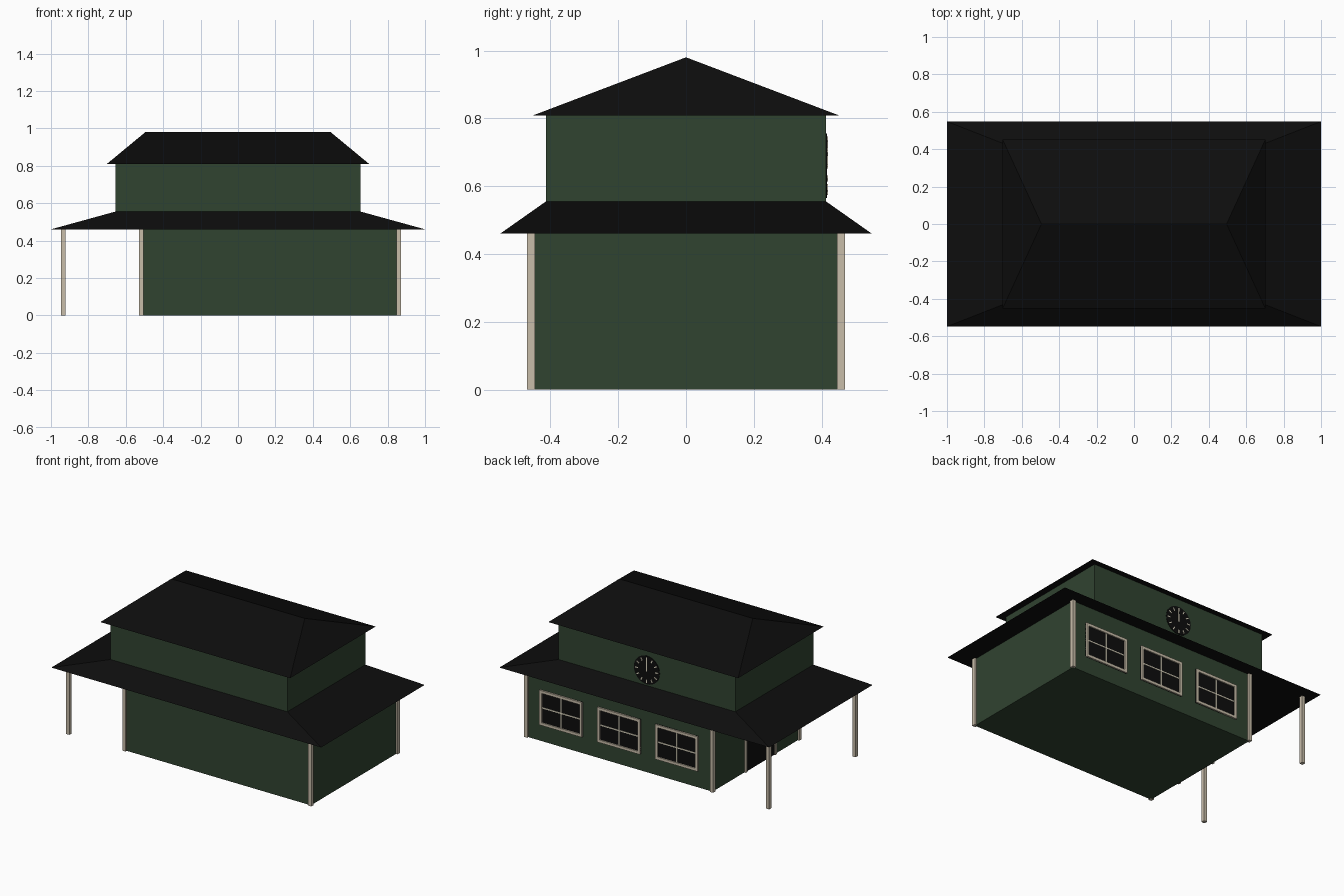
import bpy, bmesh, math
from mathutils import Matrix

if "Cube" in bpy.data.objects:
    bpy.data.objects.remove(bpy.data.objects["Cube"])


def material(name, rgb):
    m = bpy.data.materials.new(name)
    m.diffuse_color = (*rgb, 1)
    m.use_nodes = True
    m.node_tree.nodes["Principled BSDF"].inputs["Base Color"].default_value = m.diffuse_color
    return m


GREEN = material("dark green paint", (0.030, 0.056, 0.030))
BLACK = material("black", (0.004, 0.004, 0.004))
TAN = material("tan trim", (0.58, 0.51, 0.40))
CREAM = material("cream", (0.75, 0.70, 0.55))


def finish(name, bm, mat):
    bmesh.ops.recalc_face_normals(bm, faces=bm.faces)
    me = bpy.data.meshes.new(name)
    bm.to_mesh(me)
    bm.free()
    me.materials.append(mat)
    ob = bpy.data.objects.new(name, me)
    bpy.context.collection.objects.link(ob)
    return ob


def box(name, x0, x1, y0, y1, z0, z1, mat):
    bm = bmesh.new()
    bmesh.ops.create_cube(bm, size=1)
    bmesh.ops.scale(bm, vec=(x1 - x0, y1 - y0, z1 - z0), verts=bm.verts)
    bmesh.ops.translate(bm, vec=((x0 + x1) / 2, (y0 + y1) / 2, (z0 + z1) / 2), verts=bm.verts)
    return finish(name, bm, mat)


def hip_roof(name, ex, ey, z0, tx, ty, z1):
    """Eave rectangle tapering to a top rectangle (a ridge when ty is 0)."""
    bm = bmesh.new()
    for x, y, z in ((ex, ey, z0), (tx, ty, z1)):
        for sx in (-1, 1):
            for sy in (-1, 1):
                bm.verts.new((sx * x, sy * y, z))
    bmesh.ops.remove_doubles(bm, verts=bm.verts, dist=1e-5)
    bmesh.ops.convex_hull(bm, input=bm.verts)
    bmesh.ops.dissolve_limit(bm, angle_limit=0.01, verts=bm.verts, edges=bm.edges)
    return finish(name, bm, BLACK)


# Walls and roofs
X0, X1, Y = -0.517, 0.86, 0.457
box("lower_walls", X0, X1, -Y, Y, 0, 0.462, GREEN)
box("upper_walls", -0.655, 0.655, -0.413, 0.413, 0.54, 0.81, GREEN)
hip_roof("lower_roof", 1.0, 0.548, 0.46, 0.655, 0.413, 0.555)
hip_roof("upper_roof", 0.703, 0.453, 0.808, 0.495, 0, 0.98)

# Corner posts and canopy posts
R = 0.012
for label, x in (("canopy_post", -0.933), ("corner_post", X0), ("corner_post", X1)):
    for y in (-Y, Y):
        box(label, x - R, x + R, y - R, y + R, 0, 0.461, TAN)

# Back windows: dark pane, tan frame, cream glazing bars
W, ZB, ZT, F = 0.158, 0.11, 0.343, 0.018
for cx in (-0.255, 0.173, 0.603):
    box("window_pane", cx - W, cx + W, Y - 0.003, Y + 0.003, ZB, ZT, BLACK)
    for s in (-1, 1):
        a, b = sorted((cx + s * W, cx + s * (W - F)))
        box("window_frame_side", a, b, Y - 0.003, Y + 0.011, ZB, ZT, TAN)
    for z in (ZB, ZT - F):
        box("window_frame_rail", cx - W + F, cx + W - F, Y - 0.003, Y + 0.011, z, z + F, TAN)
    zm = (ZB + ZT) / 2
    box("window_bar_upright", cx - 0.004, cx + 0.004, Y, Y + 0.007, ZB + F, ZT - F, CREAM)
    box("window_bar_cross", cx - W + F, cx + W - F, Y, Y + 0.006, zm - 0.004, zm + 0.004, CREAM)

# Doorway under the canopy, on the left wall
D0, D1, DT = -0.21, 0.12, 0.38
box("door_panel", X0 - 0.003, X0 + 0.003, D0, D1, 0, DT, BLACK)
for y in (D0, D1 - F):
    box("door_frame_side", X0 - 0.011, X0 + 0.003, y, y + F, 0, DT, TAN)
box("door_frame_top", X0 - 0.011, X0 + 0.003, D0 + F, D1 - F, DT - F, DT, TAN)

# Clock on the upper back wall
CY, CZ, CR = 0.413, 0.66, 0.095
bm = bmesh.new()
bmesh.ops.create_cone(bm, cap_ends=True, segments=32, radius1=CR, radius2=CR, depth=0.006)
bmesh.ops.transform(bm, verts=bm.verts,
                    matrix=Matrix.Translation((0, CY, CZ)) @ Matrix.Rotation(math.pi / 2, 4, 'X'))
finish("clock_dial", bm, BLACK)


def clock_bar(name, angle, r0, r1, width):
    ob = box(name, -width / 2, width / 2, 0, 0.003, r0, r1, CREAM)
    ob.matrix_world = Matrix.Translation((0, CY + 0.002, CZ)) @ Matrix.Rotation(angle, 4, 'Y')


for i in range(12):
    clock_bar("clock_tick", i * math.pi / 6, 0.064, 0.086, 0.007)
clock_bar("clock_minute_hand", 0, -0.008, 0.07, 0.006)
clock_bar("clock_hour_hand", 0, -0.008, 0.045, 0.008)
